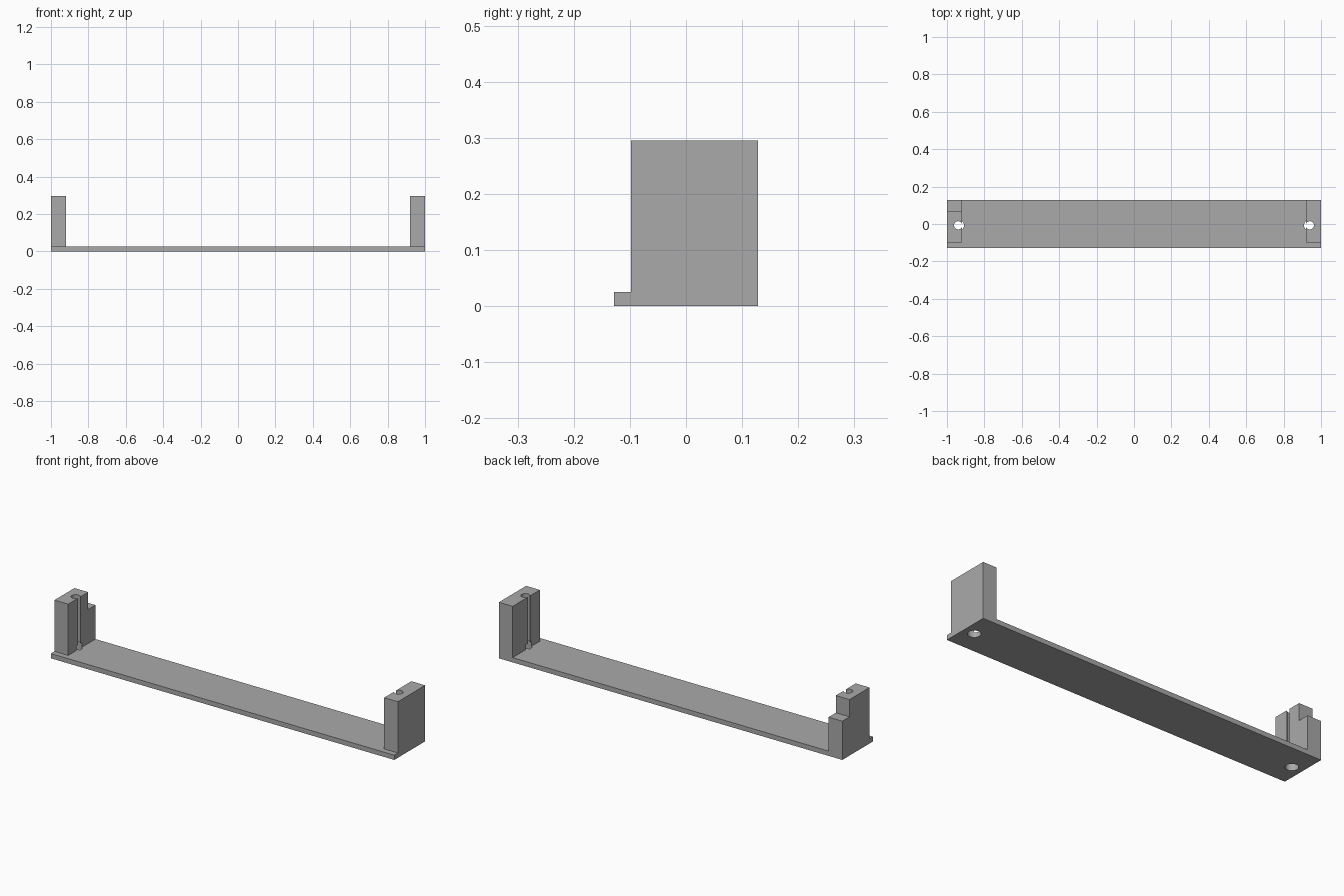
import bpy, bmesh
from mathutils import Vector

cube = bpy.data.objects.get("Cube")
if cube:
    bpy.data.objects.remove(cube, do_unlink=True)

grey = bpy.data.materials.new("plain_grey")
grey.use_nodes = True
colour = (0.4, 0.4, 0.4, 1)
grey.diffuse_color = colour
grey.node_tree.nodes["Principled BSDF"].inputs["Base Color"].default_value = colour

PLATE_T, HEIGHT, WALL = 0.025, 0.295, 0.08
FRONT, BACK, BLOCK_FRONT = -0.128, 0.128, -0.098
NOTCH_Y, NOTCH_Z = 0.068, 0.204
HOLE_X, HOLE_Y = 0.94, -0.007


def add_object(name, bm):
    bmesh.ops.recalc_face_normals(bm, faces=bm.faces)
    mesh = bpy.data.meshes.new(name)
    bm.to_mesh(mesh)
    bm.free()
    mesh.materials.append(grey)
    obj = bpy.data.objects.new(name, mesh)
    bpy.context.collection.objects.link(obj)
    return obj


def extrude_profile(name, profile, x0, x1):
    """Extrude a closed (y, z) outline along x."""
    bm = bmesh.new()
    face = bm.faces.new([bm.verts.new((x0, y, z)) for y, z in profile])
    geom = bmesh.ops.extrude_face_region(bm, geom=[face])["geom"]
    verts = [g for g in geom if isinstance(g, bmesh.types.BMVert)]
    bmesh.ops.translate(bm, verts=verts, vec=Vector((x1 - x0, 0, 0)))
    return add_object(name, bm)


def cylinder(name, x, radius, z0, z1):
    bm = bmesh.new()
    bmesh.ops.create_cone(bm, cap_ends=True, segments=32, radius1=radius,
                          radius2=radius, depth=z1 - z0)
    bmesh.ops.translate(bm, verts=bm.verts, vec=(x, HOLE_Y, (z0 + z1) / 2))
    return add_object(name, bm)


def combine(target, tool, operation):
    """Apply a boolean and discard the tool."""
    mod = target.modifiers.new(operation.lower(), 'BOOLEAN')
    mod.object, mod.operation, mod.solver = tool, operation, 'EXACT'
    bpy.context.view_layer.objects.active = target
    bpy.ops.object.modifier_apply(modifier=mod.name)
    bpy.data.objects.remove(tool, do_unlink=True)


# Long base plate
bracket = extrude_profile(
    "mounting_bracket",
    [(FRONT, 0), (BACK, 0), (BACK, PLATE_T), (FRONT, PLATE_T)], -1, 1)

# End blocks: plain on the left, notched at the back on the right
plain = [(BLOCK_FRONT, 0), (BACK, 0), (BACK, HEIGHT), (BLOCK_FRONT, HEIGHT)]
notched = plain[:2] + [(BACK, NOTCH_Z), (NOTCH_Y, NOTCH_Z),
                       (NOTCH_Y, HEIGHT), plain[3]]
combine(bracket, extrude_profile("left_block", plain, 1 - WALL, 1), 'UNION')
combine(bracket, extrude_profile("right_block", notched, -1, WALL - 1), 'UNION')

# Screw holes with wider counterbores from below
for side in (-1, 1):
    x = side * HOLE_X
    combine(bracket, cylinder("screw_hole", x, 0.022, -0.1, 0.4), 'DIFFERENCE')
    combine(bracket, cylinder("counterbore", x, 0.031, -0.1, 0.05), 'DIFFERENCE')

# Smooth bores, crisp edges
bpy.ops.object.select_all(action='DESELECT')
bracket.select_set(True)
bpy.context.view_layer.objects.active = bracket
bpy.ops.object.shade_smooth_by_angle()
